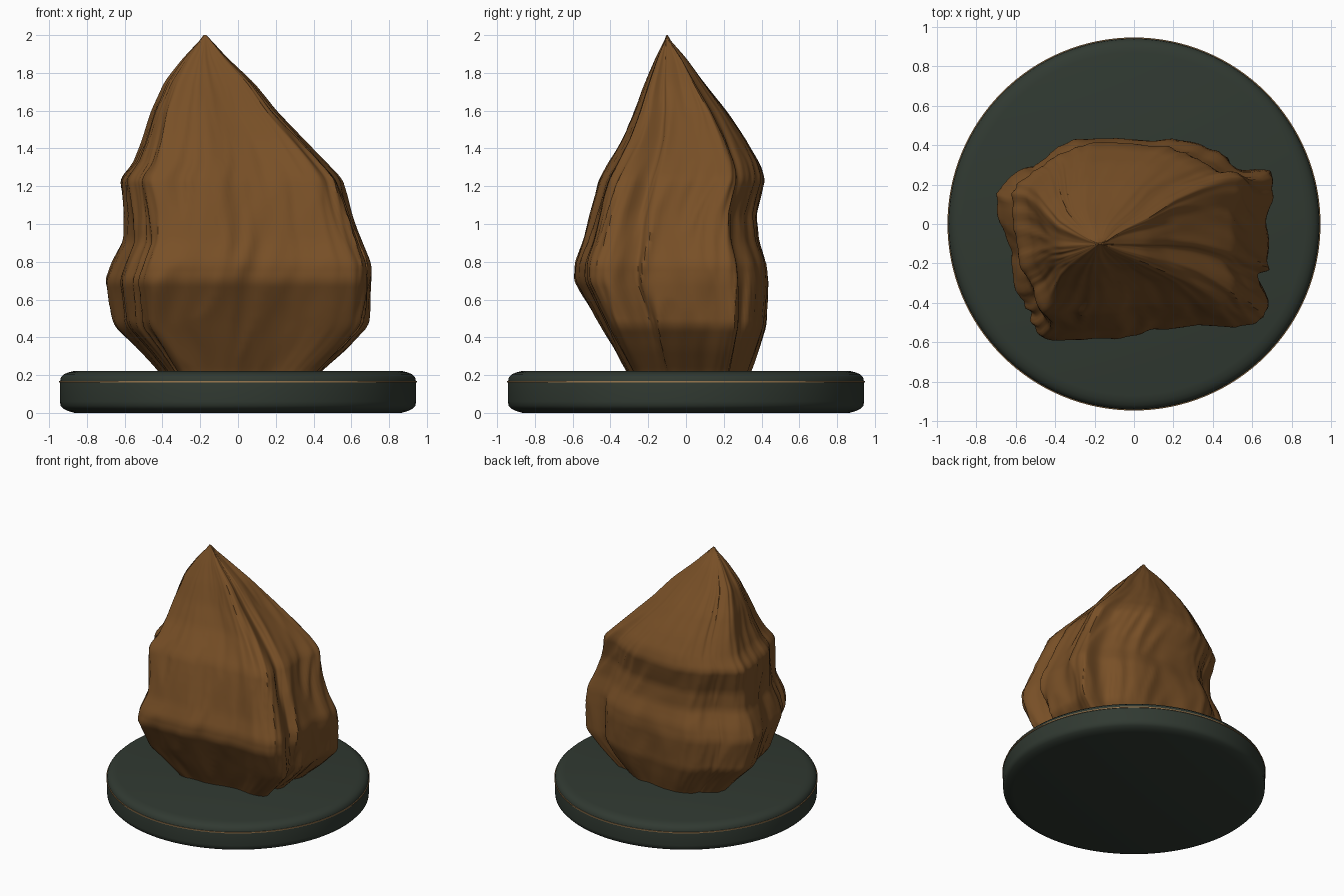
import bpy, bmesh, math
from mathutils import Vector, noise

if "Cube" in bpy.data.objects:
    bpy.data.objects.remove(bpy.data.objects["Cube"])


def material(name, col):
    m = bpy.data.materials.new(name)
    m.diffuse_color = (*col, 1)
    m.use_nodes = True
    m.node_tree.nodes["Principled BSDF"].inputs["Base Color"].default_value = m.diffuse_color
    return m


brown = material("warm brown stone", (0.19, 0.08, 0.02))
green = material("dark green base", (0.03, 0.041, 0.031))
gold = material("dull gold trim", (0.32, 0.19, 0.08))


def loft(name, rings, mat, angle, closed=False):
    """Skin a stack of equal-length rings; cap the ends or close into a loop."""
    bm = bmesh.new()
    vs = [[bm.verts.new(p) for p in r] for r in rings]
    n = len(vs[0])
    pairs = list(zip(vs, vs[1:])) + ([(vs[-1], vs[0])] if closed else [])
    for a, b in pairs:
        for i in range(n):
            j = (i + 1) % n
            bm.faces.new((a[i], a[j], b[j], b[i]))
    if not closed:
        bm.faces.new(vs[0])
        bm.faces.new(vs[-1])
    bmesh.ops.recalc_face_normals(bm, faces=bm.faces)
    me = bpy.data.meshes.new(name)
    bm.to_mesh(me)
    bm.free()
    me.materials.append(mat)
    ob = bpy.data.objects.new(name, me)
    bpy.context.collection.objects.link(ob)
    bpy.ops.object.select_all(action='DESELECT')
    ob.select_set(True)
    bpy.context.view_layer.objects.active = ob
    bpy.ops.object.shade_smooth_by_angle(angle=math.radians(angle))
    return ob


def lathe(name, profile, mat, closed=False, n=128):
    rings = [[(r * math.cos(2 * math.pi * i / n), r * math.sin(2 * math.pi * i / n), z)
              for i in range(n)] for r, z in profile]
    return loft(name, rings, mat, 40, closed)


# round plinth and its thin trim line
lathe("plinth", [(0.865, 0), (0.90, 0.01), (0.925, 0.022), (0.94, 0.038), (0.942, 0.06),
                 (0.942, 0.165), (0.938, 0.188), (0.92, 0.205), (0.90, 0.214), (0.87, 0.221)], green)
lathe("plinth_trim", [(0.935, 0.160), (0.947, 0.160), (0.947, 0.168), (0.935, 0.168)], gold, True)

# rock outline seen from above, at its widest
OUT = [(-.69, .08), (-.65, .20), (-.55, .28), (-.47, .32), (-.37, .40), (-.22, .44), (.05, .43),
       (.27, .42), (.43, .36), (.55, .28), (.70, .26), (.72, .17), (.68, .02), (.70, -.20),
       (.63, -.27), (.68, -.42), (.62, -.50), (.48, -.52), (.30, -.51), (.10, -.54), (-.10, -.575),
       (-.30, -.58), (-.48, -.56), (-.53, -.46), (-.57, -.38), (-.62, -.28), (-.64, -.12)]
OUT = [Vector(((x - .015) / .705, (y + .07) / .51)) for x, y in OUT]

# height, x min, x max, y min, y max
LEVELS = [(.20, -.40, .42, -.30, .33), (.34, -.53, .57, -.38, .38), (.46, -.65, .68, -.45, .42),
          (.70, -.69, .715, -.585, .44), (.79, -.655, .715, -.585, .43), (.91, -.60, .665, -.54, .385),
          (1.05, -.605, .61, -.505, .37), (1.24, -.635, .545, -.455, .41), (1.32, -.565, .47, -.41, .385),
          (1.45, -.51, .34, -.335, .31), (1.6, -.46, .195, -.27, .21), (1.75, -.39, .075, -.215, .095),
          (1.88, -.29, -.06, -.16, 0), (1.97, -.205, -.14, -.115, -.08), (2.0, -.182, -.168, -.104, -.096)]


def outline(u):
    """Closed Catmull-Rom curve through OUT."""
    n = len(OUT)
    i = int(u * n)
    t = u * n - i
    a, b, c, d = (OUT[(i + k) % n] for k in (-1, 0, 1, 2))
    return b + 0.5 * t * ((c - a) + t * ((2 * a - 5 * b + 4 * c - d) + t * (3 * (b - c) + d - a)))


def extents(z):
    for a, b in zip(LEVELS, LEVELS[1:]):
        if z <= b[0]:
            t = (z - a[0]) / (b[0] - a[0])
            return [p + (q - p) * t for p, q in zip(a[1:], b[1:])]
    return LEVELS[-1][1:]


# craggy rock: rings between the level extents, with slanting vertical grooves
COLS, ROWS = 216, 120
rings = []
for k in range(ROWS + 1):
    z = 0.20 + 1.80 * k / ROWS
    near = [extents(min(2.0, max(.20, z + d))) for d in (-.02, 0, .02)]
    x0, x1, y0, y1 = [sum(c) / 3 for c in zip(*near)] if z < 1.9 else near[1]
    ring = []
    for i in range(COLS):
        u = i / COLS
        p = outline(u)
        a = 2 * math.pi * u + 0.25 * z
        q = Vector((math.cos(a), math.sin(a), 0))
        crag = (0.03 * noise.noise(q * 3.5 + Vector((0, 0, z * 1.6)))
                + 0.035 * (0.25 - abs(noise.noise(q * 6 + Vector((4, 1, z * 1.8)))))
                + 0.012 * noise.noise(q * 11 + Vector((9, 3, z * 4))))
        s = 1 + 1.3 * crag
        ring.append(((x0 + x1) / 2 + p.x * s * (x1 - x0) / 2,
                     (y0 + y1) / 2 + p.y * s * (y1 - y0) / 2, z))
    rings.append(ring)
loft("rock", rings, brown, 50)
